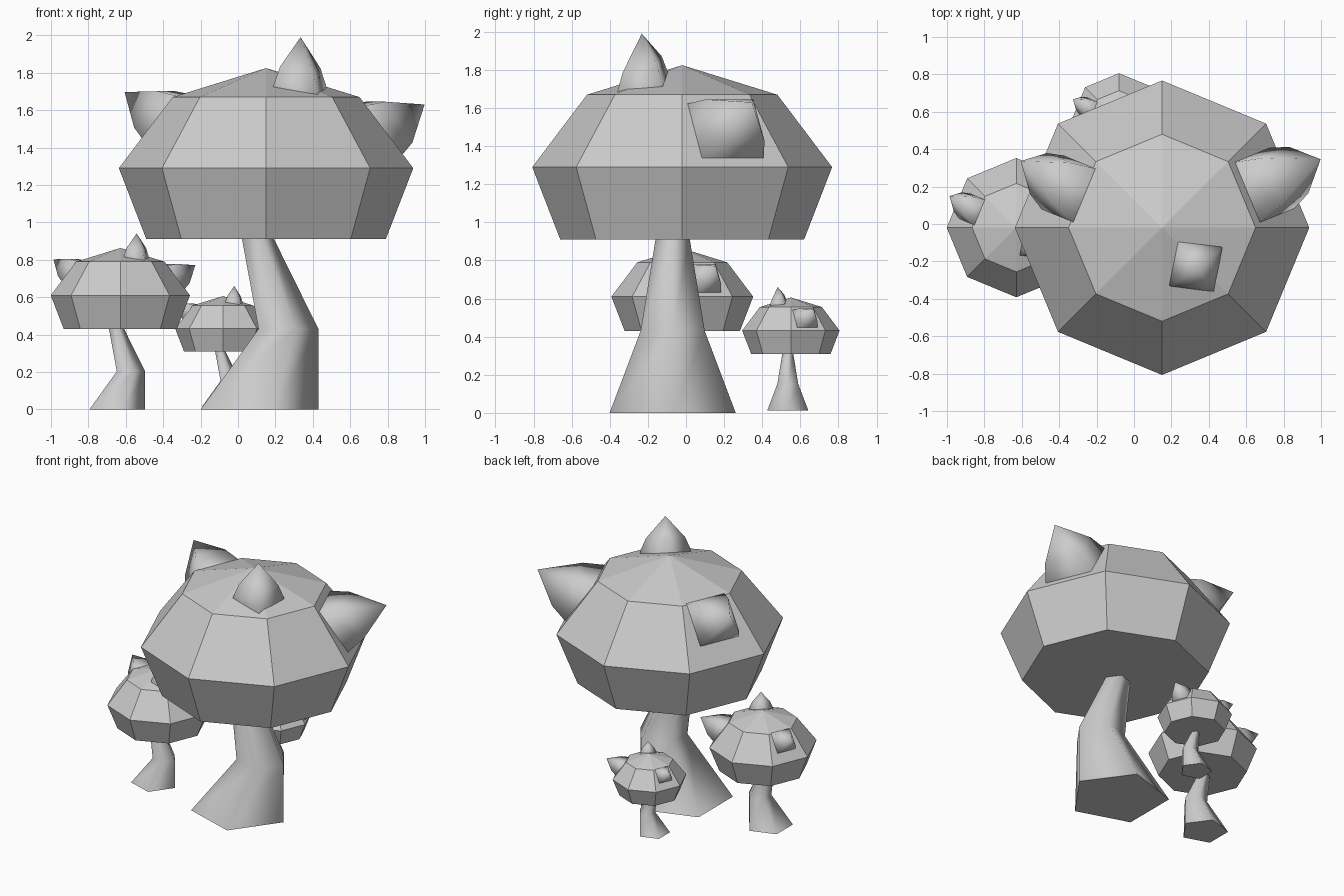
import bpy
import bmesh
from math import cos, sin, radians, tau, pi
from mathutils import Vector, Matrix

cube = bpy.data.objects.get("Cube")
if cube:
    bpy.data.objects.remove(cube, do_unlink=True)

# One plain grey for everything
GREY = (0.6, 0.6, 0.6, 1.0)
grey = bpy.data.materials.new("plain_grey")
grey.use_nodes = True
grey.diffuse_color = GREY
grey.node_tree.nodes["Principled BSDF"].inputs["Base Color"].default_value = GREY


def loft(name, rings, sides, turn=0.0, tip=None, bottom=True, smooth=False, matrix=None):
    """Join polygon rings (centre, radius) upward, ending in a tip or a flat top."""
    bm = bmesh.new()
    loops = []
    for centre, radius in rings:
        angles = [turn + tau * i / sides for i in range(sides)]
        loops.append([bm.verts.new(Vector(centre) + radius * Vector((cos(a), sin(a), 0)))
                      for a in angles])
    walls = []
    for low, high in zip(loops, loops[1:]):
        for i in range(sides):
            j = (i + 1) % sides
            walls.append(bm.faces.new((low[i], low[j], high[j], high[i])))
    if tip is not None:
        point = bm.verts.new(tip)
        for i in range(sides):
            walls.append(bm.faces.new((loops[-1][i], loops[-1][(i + 1) % sides], point)))
    else:
        bm.faces.new(loops[-1])
    if bottom:
        bm.faces.new(loops[0][::-1])
    for face in walls:
        face.smooth = smooth
    for edge in bm.edges:
        if any(f not in walls for f in edge.link_faces):
            edge.smooth = False
    if matrix:
        bm.transform(matrix)
    mesh = bpy.data.meshes.new(name)
    bm.to_mesh(mesh)
    bm.free()
    mesh.materials.append(grey)
    obj = bpy.data.objects.new(name, mesh)
    bpy.context.collection.objects.link(obj)
    return obj


CAP = Vector((0.15, -0.02, 0))  # axis of the cap


def spike(name, azimuth, reach, height, slope, half, spin, lean, length):
    """Bulging four-sided thorn standing on the cap surface."""
    az, el = radians(azimuth), radians(slope)
    out = Vector((cos(az), sin(az), 0))
    normal = out * cos(el) + Vector((0, 0, sin(el)))
    side = Vector((-sin(az), cos(az), 0))
    up = normal.cross(side)
    frame = Matrix((side, up, normal)).transposed().to_4x4()
    frame.translation = CAP + out * reach + Vector((0, 0, height))
    radius = half * 2 ** 0.5
    middle = 0.37 * length
    rings = [((0, 0, -0.02), radius), ((0, 0, 0), radius),
             ((lean[0] * 0.37, lean[1] * 0.37, middle), radius * 0.77)]
    return loft(name, rings, 4, pi / 4 + radians(spin), (*lean, length),
                bottom=False, smooth=True, matrix=frame)


def mushroom(size, offset, scale):
    cap = loft(size + "_cap",
               [(CAP + Vector((0, 0, z)), r)
                for z, r in ((0.91, 0.64), (1.29, 0.787), (1.67, 0.5))],
               8, tip=CAP + Vector((0, 0, 1.825)))
    stem = loft(size + "_stem",
                [((0.082, -0.07, 0), 0.348), ((0.253, -0.07, 0.43), 0.177),
                 ((0.095, -0.07, 0.92), 0.093)], 5, smooth=True)
    parts = [cap, stem,
             spike(size + "_top_spike", -49, 0.277, 1.733, 71, 0.123, 40, (0.0, 0.08), 0.245),
             spike(size + "_left_spike", 22.5, 0.592, 1.48, 35.5, 0.175, 0, (0.014, -0.07), 0.357),
             spike(size + "_right_spike", 157.5, 0.543, 1.55, 35.5, 0.155, 0, (-0.04, -0.05), 0.323)]
    for part in parts:
        part.data.transform(Matrix.Translation(offset) @ Matrix.Scale(scale, 4))


# Three sizes of the same mushroom
mushroom("large", (0, 0, 0), 1.0)
mushroom("medium", (-0.70, -0.01, 0), 0.473)
mushroom("small", (-0.129, 0.557, 0.013), 0.325)
